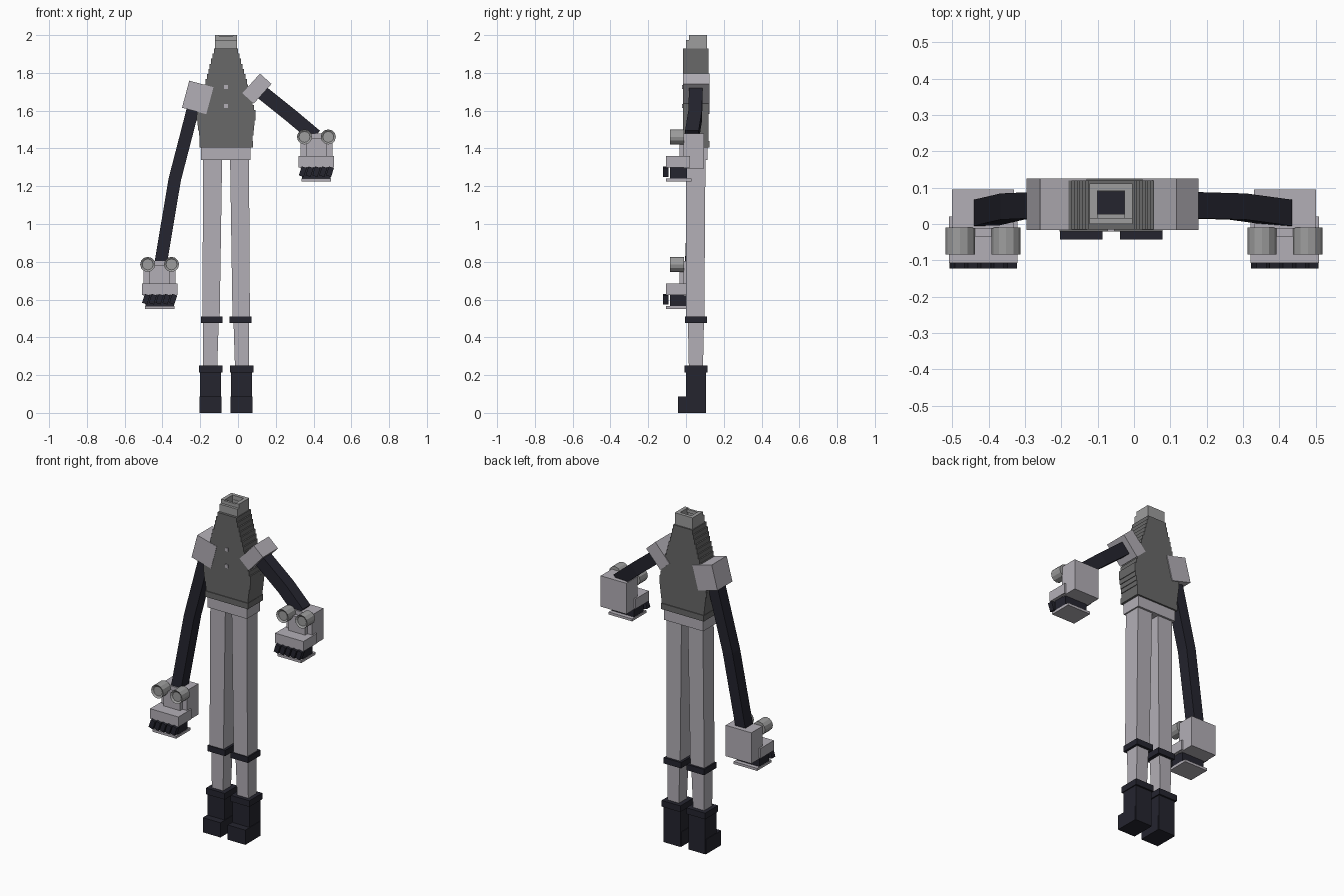
import bpy, bmesh, math
from mathutils import Vector, Matrix

if "Cube" in bpy.data.objects:
    bpy.data.objects.remove(bpy.data.objects["Cube"], do_unlink=True)


def material(name, r, g, b):
    m = bpy.data.materials.new(name)
    m.use_nodes = True
    m.diffuse_color = (r, g, b, 1)
    bsdf = next(n for n in m.node_tree.nodes if n.type == 'BSDF_PRINCIPLED')
    bsdf.inputs["Base Color"].default_value = (r, g, b, 1)
    return m


PALE = material("pale grey", 0.45, 0.43, 0.47)
MID = material("mid grey", 0.34, 0.34, 0.34)
COAT = material("charcoal grey", 0.14, 0.14, 0.14)
NAVY = material("dark navy", 0.018, 0.018, 0.028)


def finish(name, bm, mat):
    bmesh.ops.recalc_face_normals(bm, faces=bm.faces)
    me = bpy.data.meshes.new(name)
    bm.to_mesh(me)
    bm.free()
    me.materials.append(mat)
    ob = bpy.data.objects.new(name, me)
    bpy.context.scene.collection.objects.link(ob)
    return ob


def loft(name, sections, mat):
    """Skin a list of equally sized vertex rings and cap both ends."""
    bm = bmesh.new()
    rings = [[bm.verts.new(p) for p in s] for s in sections]
    for a, b in zip(rings, rings[1:]):
        for i in range(len(a)):
            j = (i + 1) % len(a)
            bm.faces.new((a[i], a[j], b[j], b[i]))
    bm.faces.new(rings[0])
    bm.faces.new(rings[-1])
    return finish(name, bm, mat)


def rect(x0, x1, y0, y1, z):
    return [(x0, y0, z), (x1, y0, z), (x1, y1, z), (x0, y1, z)]


def box(name, x, y, z, mat):
    return loft(name, [rect(*x, *y, z[0]), rect(*x, *y, z[1])], mat)


def turned_box(name, centre, size, angle, mat):
    bm = bmesh.new()
    m = Matrix.Translation(centre) @ Matrix.Rotation(angle, 4, 'Y') @ Matrix.Diagonal((*size, 1))
    bmesh.ops.create_cube(bm, size=1, matrix=m)
    return finish(name, bm, mat)


# Coat body with finely stepped sides
CX = -0.063


def half_width(z):
    if z > 1.58:
        return 0.06 + (1.93 - z) / 0.35 * 0.098
    return 0.158 - (1.58 - z) / 0.14 * 0.02


STEPS = 18
right_side = []
for i in range(STEPS):
    z0 = 1.44 + 0.49 * i / STEPS
    z1 = 1.44 + 0.49 * (i + 1) / STEPS
    w = half_width((z0 + z1) / 2)
    right_side += [(w, z0), (w, z1)]
outline = [(CX + w, z) for w, z in right_side] + [(CX - w, z) for w, z in reversed(right_side)]
loft("coat_body", [[(x, y, z) for x, z in outline] for y in (-0.015, 0.12)], COAT)
box("coat_hem", (-0.205, 0.079), (-0.02, 0.125), (1.405, 1.44), COAT)
box("hips", (-0.195, 0.066), (-0.01, 0.115), (1.34, 1.405), PALE)
for i in range(2):
    turned_box("coat_button", (CX, -0.017, 1.625 + 0.1 * i), (0.02, 0.008, 0.02), 0, PALE)

# Hollow square collar
box("collar_floor", (-0.11, -0.015), (0.01, 0.1), (1.925, 1.935), NAVY)
for y in ((0.0, 0.02), (0.09, 0.112)):
    box("collar_wall", (-0.122, -0.004), y, (1.93, 1.975), MID)
for x in ((-0.122, -0.1), (-0.026, -0.004)):
    box("collar_wall", x, (0.02, 0.09), (1.93, 1.975), MID)
    box("collar_rim", x, (0.015, 0.112), (1.975, 2.0), MID)
box("collar_rim_back", (-0.1, -0.026), (0.092, 0.112), (1.975, 2.0), MID)
box("collar_rim_front", (-0.1, -0.026), (0.015, 0.028), (1.975, 1.995), MID)

# Legs, knee bands and boots, mirrored about the body centre
for side, label in ((1, "left"), (-1, "right")):
    def span(a, b):
        return tuple(sorted((CX + side * a, CX + side * b)))
    loft(label + "_thigh", [rect(*span(0.034, 0.126), 0, 0.097, 0.5),
                            rect(*span(0.021, 0.121), 0, 0.103, 1.35)], PALE)
    loft(label + "_shin", [rect(*span(0.047, 0.121), 0.015, 0.09, 0.24),
                           rect(*span(0.039, 0.121), 0.01, 0.095, 0.49)], PALE)
    box(label + "_knee_band", span(0.019, 0.134), (-0.006, 0.11), (0.475, 0.51), NAVY)
    box(label + "_boot_shaft", span(0.027, 0.138), (0.0, 0.105), (0, 0.22), NAVY)
    box(label + "_boot_cuff", span(0.02, 0.144), (-0.008, 0.115), (0.215, 0.252), NAVY)
    box(label + "_boot_toe", span(0.024, 0.141), (-0.042, 0.1), (0, 0.088), NAVY)

# Shoulder blocks
turned_box("right_shoulder", (-0.213, 0.054, 1.67), (0.133, 0.142, 0.148), math.radians(15), PALE)
turned_box("left_shoulder", (0.1, 0.054, 1.717), (0.14, 0.142, 0.082), math.radians(-48), PALE)


# Bent square arms
def arm(name, points, width):
    pts = [Vector(p) for p in points]
    sections = []
    for i, p in enumerate(pts):
        d = pts[min(i + 1, len(pts) - 1)] - pts[max(i - 1, 0)]
        n = Vector((-d.z, 0, d.x)).normalized() * width / 2
        y = Vector((0, 0.036, 0))
        sections.append([p + n + y, p + n - y, p - n - y, p - n + y])
    loft(name, sections, NAVY)


arm("left_arm", [(0.11, 0.053, 1.71), (0.285, 0.048, 1.57), (0.41, 0.031, 1.465)], 0.075)
arm("right_arm", [(-0.225, 0.053, 1.66), (-0.335, 0.048, 1.235), (-0.408, 0.031, 0.8)], 0.066)


# Face-shaped hands: block, two round eyes, snout, teeth and jaw
def hand(label, cx, z):
    def part(name, half, y, z0, z1, mat):
        box(label + name, (cx - half, cx + half), y, (z + z0, z + z1), mat)
    part("_hand_block", 0.085, (-0.012, 0.095), 0.07, 0.255, PALE)
    part("_hand_brow", 0.055, (-0.035, -0.01), 0.12, 0.23, PALE)
    part("_hand_snout", 0.094, (-0.107, 0.02), 0.075, 0.135, PALE)
    part("_hand_mouth", 0.075, (-0.085, 0.005), 0.012, 0.078, NAVY)
    part("_hand_jaw", 0.078, (-0.105, 0.03), 0, 0.015, PALE)
    for i in range(5):
        turned_box(label + "_tooth", (cx + 0.036 * (i - 2), -0.107, z + 0.052),
                   (0.028, 0.03, 0.05), math.radians(18), NAVY)
    for s in (-1, 1):
        bm = bmesh.new()
        m = Matrix.Translation((cx + s * 0.063, -0.047, z + 0.236)) @ Matrix.Rotation(math.pi / 2, 4, 'X')
        bmesh.ops.create_cone(bm, cap_ends=True, segments=12, radius1=0.04, radius2=0.04,
                              depth=0.074, matrix=m)
        front = min(bm.faces, key=lambda f: f.calc_center_median().y)
        bmesh.ops.inset_region(bm, faces=[front], thickness=0.011, depth=-0.008)
        finish(label + "_hand_eye", bm, MID)


hand("left", 0.415, 1.225)
hand("right", -0.415, 0.55)
